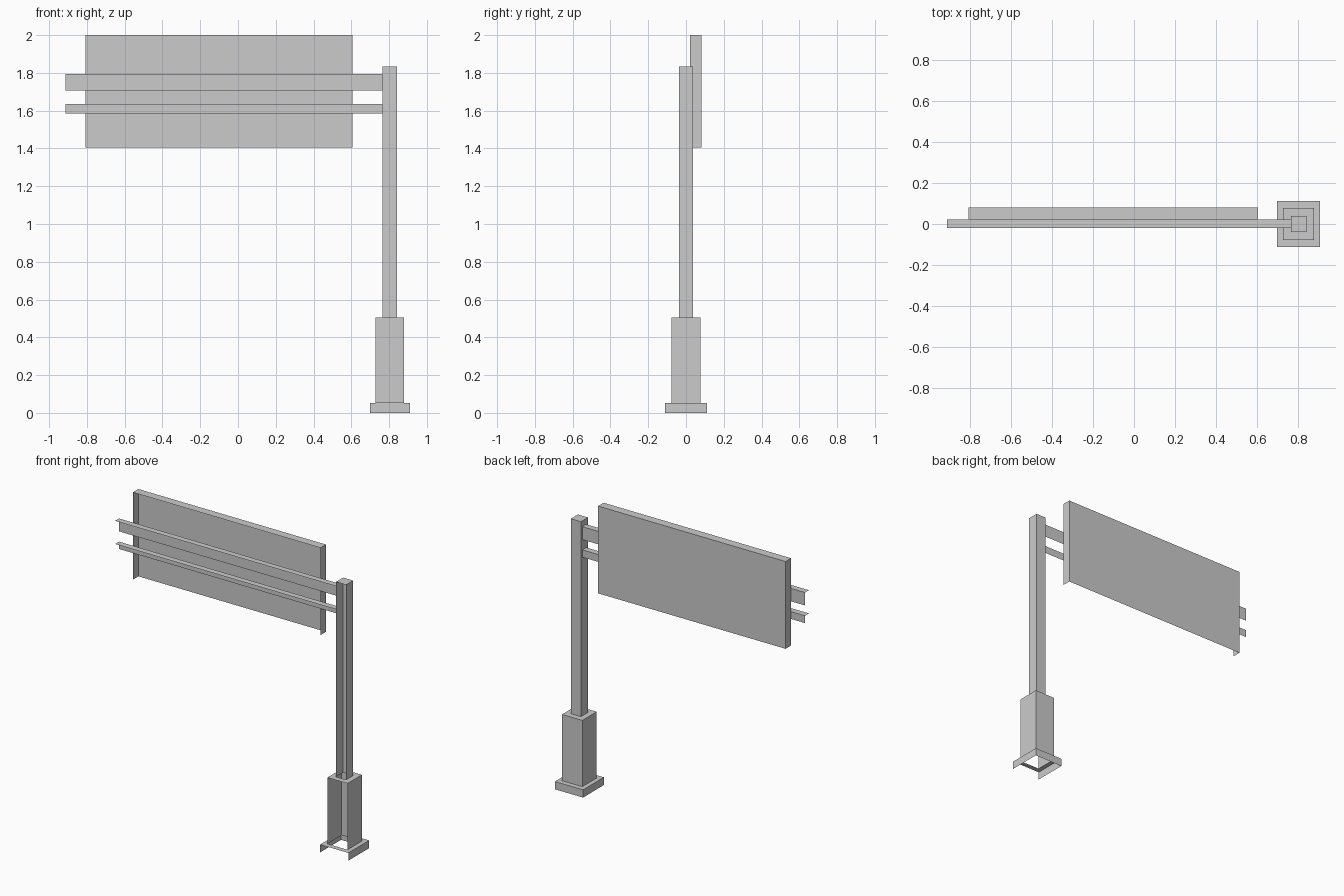
import bpy
import bmesh
from mathutils import Vector

cube = bpy.data.objects.get("Cube")
if cube:
    bpy.data.objects.remove(cube, do_unlink=True)

steel = bpy.data.materials.new("grey steel")
steel.use_nodes = True
GREY = (0.6, 0.6, 0.6, 1)
steel.diffuse_color = GREY
steel.node_tree.nodes["Principled BSDF"].inputs["Base Color"].default_value = GREY

SIDES = {"left": (1, 0, 0), "right": (-1, 0, 0), "back": (0, 1, 0),
         "front": (0, -1, 0), "top": (0, 0, 1), "bottom": (0, 0, -1)}


def shell(name, low, high, open_sides, hole=None):
    """Thin box without its open sides; hole gives the half sizes of an opening in the top."""
    low, high = Vector(low), Vector(high)
    centre, size = (low + high) / 2, high - low
    bm = bmesh.new()
    bmesh.ops.create_cube(bm, size=1)
    for v in bm.verts:
        v.co = Vector(a * b for a, b in zip(v.co, size))
    bm.normal_update()
    doomed = [f for f in bm.faces
              if any(f.normal.dot(Vector(SIDES[s])) > 0.9 for s in open_sides)]
    if hole:
        top = max(bm.faces, key=lambda f: f.calc_center_median().z)
        bmesh.ops.inset_region(bm, faces=[top], thickness=0.01)
        for v in top.verts:
            v.co.x = hole[0] if v.co.x > 0 else -hole[0]
            v.co.y = hole[1] if v.co.y > 0 else -hole[1]
        doomed.append(top)
    bmesh.ops.delete(bm, geom=doomed, context="FACES")
    mesh = bpy.data.meshes.new(name)
    bm.to_mesh(mesh)
    bm.free()
    mesh.materials.append(steel)
    obj = bpy.data.objects.new(name, mesh)
    obj.location = centre
    bpy.context.collection.objects.link(obj)


# Stepped post: each section is open at the front and underneath
POST_X = 0.804
FOOT, BASE, POLE = (0.106, 0.112), (0.076, 0.077), (0.038, 0.038)
for name, half, bottom, top, hole in (
        ("post_foot", FOOT, 0, 0.053, BASE),
        ("post_base", BASE, 0.053, 0.505, POLE),
        ("post_pole", POLE, 0.505, 1.834, None)):
    shell(name, (POST_X - half[0], -half[1], bottom),
          (POST_X + half[0], half[1], top), ("front", "bottom"), hole)

# Two angle-section arms: a top flange and a back web
for name, bottom, top in (("upper_arm", 1.706, 1.794), ("lower_arm", 1.586, 1.636)):
    shell(name, (-0.913, -0.02, bottom), (POST_X - POLE[0], 0.022, top),
          ("front", "bottom", "left", "right"))

# Sign panel: a shallow tray open at the front and underneath
shell("sign_panel", (-0.808, 0.022, 1.405), (0.606, 0.081, 2), ("front", "bottom"))
